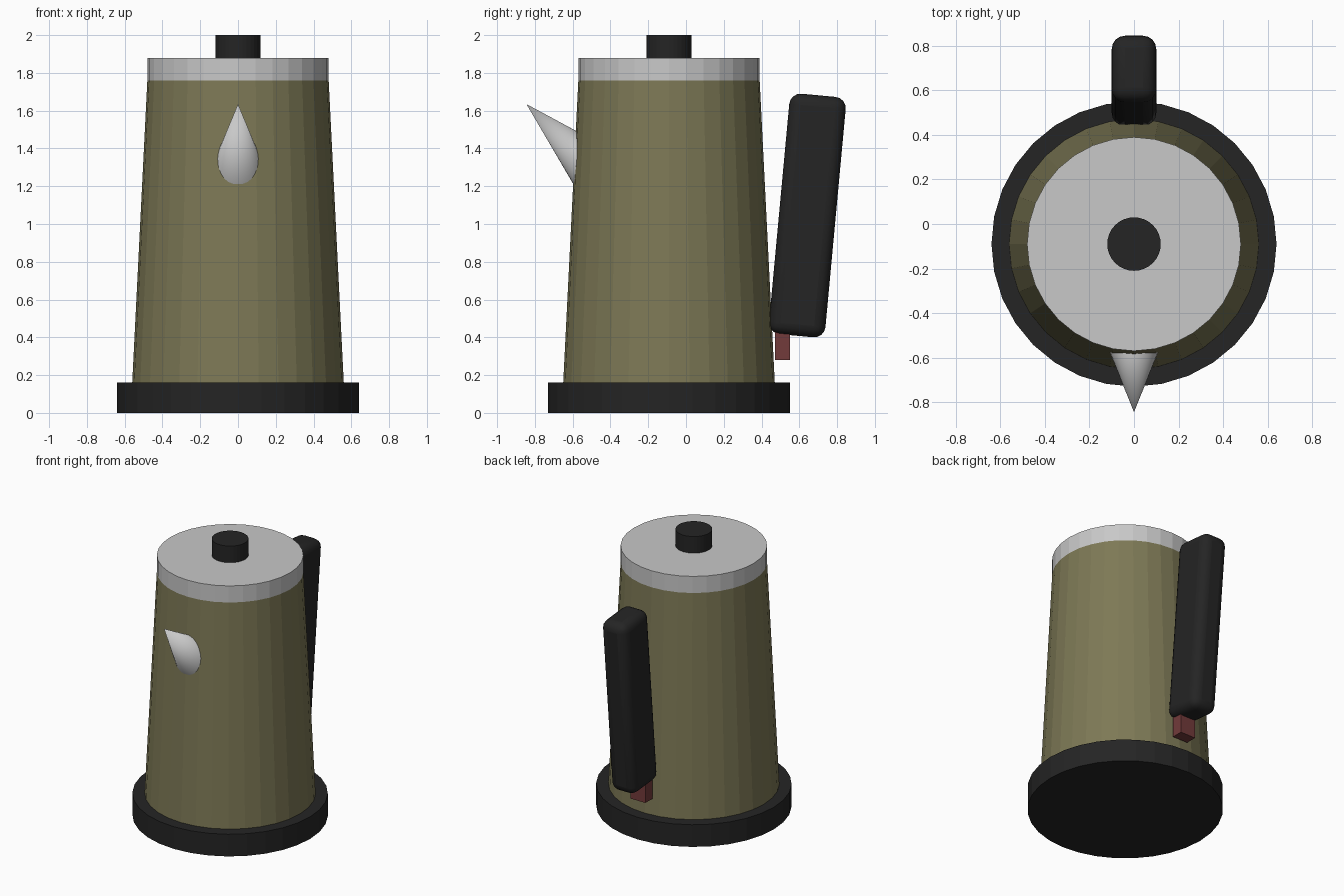
import bpy, math
from mathutils import Vector

if "Cube" in bpy.data.objects:
    bpy.data.objects.remove(bpy.data.objects["Cube"])

CY = -0.09   # y of the jug axis
SIDES = 32


def material(name, rgb):
    m = bpy.data.materials.new(name)
    m.diffuse_color = (*rgb, 1)
    m.use_nodes = True
    m.node_tree.nodes["Principled BSDF"].inputs["Base Color"].default_value = m.diffuse_color
    return m


olive = material("olive", (0.205, 0.19, 0.092))
black = material("black", (0.018, 0.018, 0.018))
silver = material("silver", (0.58, 0.58, 0.58))
red = material("dark_red", (0.17, 0.043, 0.043))


def finish(name, mat):
    o = bpy.context.object
    o.name = o.data.name = name
    o.data.materials.append(mat)
    return o


def drum(name, mat, r_low, r_high, z0, z1):
    bpy.ops.mesh.primitive_cone_add(vertices=SIDES, radius1=r_low, radius2=r_high,
                                    depth=z1 - z0, location=(0, CY, (z0 + z1) / 2))
    return finish(name, mat)


def box(name, mat, size, loc, tilt=0):
    bpy.ops.mesh.primitive_cube_add(size=1, location=loc, rotation=(tilt, 0, 0))
    o = finish(name, mat)
    for v in o.data.vertices:
        v.co = Vector(a * b for a, b in zip(v.co, size))
    return o


# Stacked round parts
drum("base", black, 0.64, 0.64, 0.0, 0.16)
drum("body", olive, 0.56, 0.48, 0.16, 1.76)
drum("lid", silver, 0.48, 0.48, 1.76, 1.88)
drum("lid_knob", black, 0.12, 0.12, 1.88, 2.0)

# Spout: cone pointing up and forward, its base sunk in the body
tip = Vector((0, -0.845, 1.635))
axis = Vector((0, -math.cos(math.radians(44)), math.sin(math.radians(44))))
bpy.ops.mesh.primitive_cone_add(vertices=SIDES, radius1=0.14, radius2=0, depth=0.5,
                                location=tip - axis * 0.25)
spout = finish("spout", silver)
spout.rotation_euler = axis.to_track_quat('Z', 'Y').to_euler()
bpy.ops.object.shade_smooth_by_angle(angle=math.radians(30))

# Handle: rounded bar leaning back
handle = box("handle", black, (0.20, 0.30, 1.278), (0, 0.6425, 1.045), -math.radians(5.3))
bevel = handle.modifiers.new("rounding", 'BEVEL')
bevel.width = 0.06
bevel.segments = 4
bpy.ops.object.shade_smooth_by_angle(angle=math.radians(30))

# Switch under the handle
box("switch", red, (0.12, 0.08, 0.20), (0, 0.51, 0.38))
